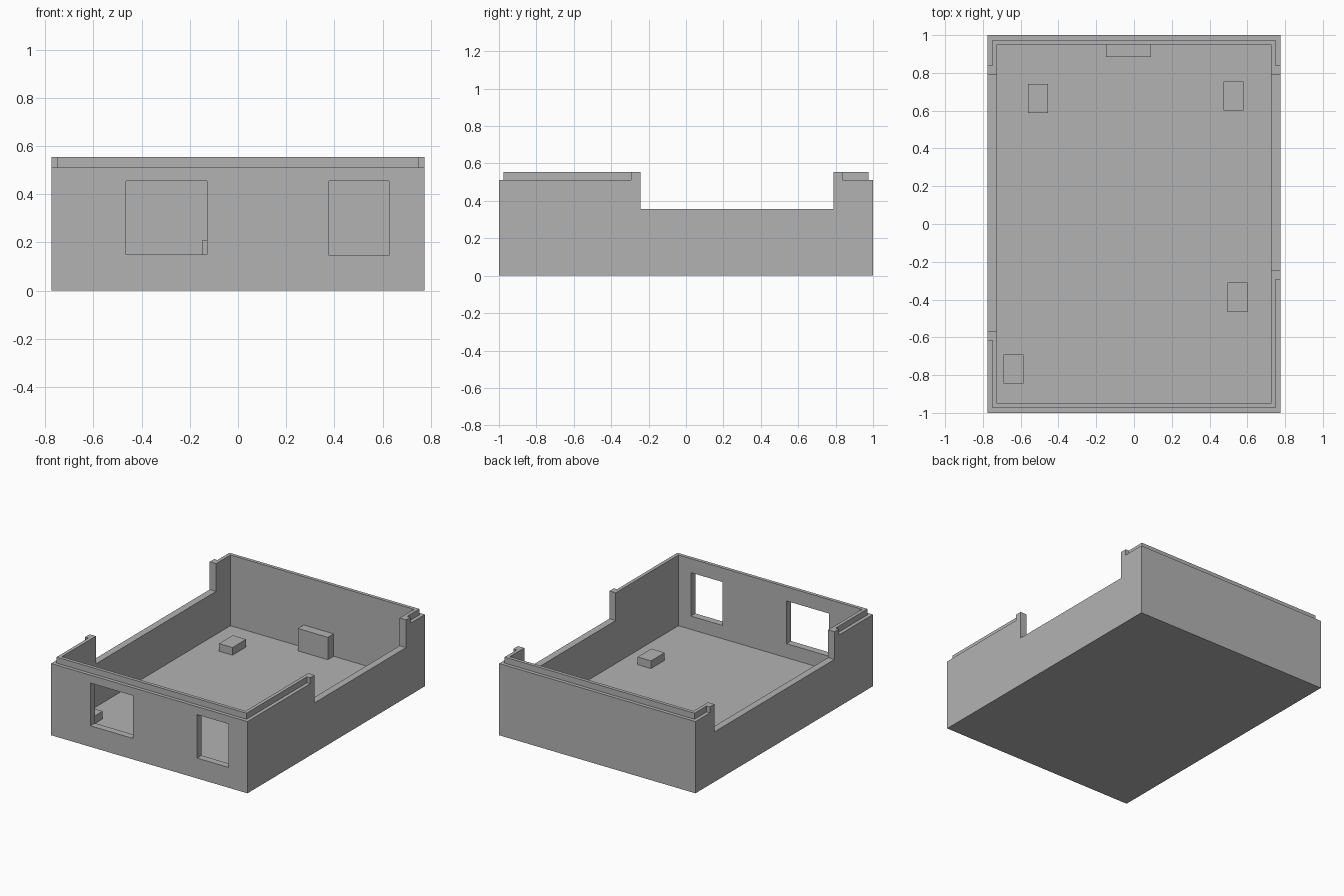
import bpy
import bmesh
from mathutils import Matrix, Vector

cube = bpy.data.objects.get("Cube")
if cube:
    bpy.data.objects.remove(cube, do_unlink=True)

# Overall sizes
HX, HY = 0.775, 1.0      # half width and half depth
WALL, FLOOR = 0.05, 0.05
LIP = 0.0255             # width of the step around the rim
RIM, TOP = 0.512, 0.555  # step height and full height
SILL = 0.357             # height of the low side walls
OUT = 0.1                # overshoot of the cutters

grey = bpy.data.materials.new("plain_grey")
grey.use_nodes = True
colour = (0.45, 0.45, 0.45, 1)
grey.diffuse_color = colour
grey.node_tree.nodes["Principled BSDF"].inputs["Base Color"].default_value = colour


def box(name, x, y, z):
    """Box between the given (low, high) ranges."""
    low, high = (Vector(c) for c in zip(x, y, z))
    bm = bmesh.new()
    bmesh.ops.create_cube(bm, size=1, matrix=Matrix.Translation((low + high) / 2)
                          @ Matrix.Diagonal((high - low).to_4d()))
    mesh = bpy.data.meshes.new(name)
    bm.to_mesh(mesh)
    bm.free()
    mesh.materials.append(grey)
    obj = bpy.data.objects.new(name, mesh)
    bpy.context.collection.objects.link(obj)
    return obj


def cut(target, x, y, z):
    """Subtract a box from the target and discard the cutter."""
    cutter = box("cutter", x, y, z)
    cutter.hide_render = True
    mod = target.modifiers.new("cut", "BOOLEAN")
    mod.operation = "DIFFERENCE"
    mod.solver = "EXACT"
    mod.object = cutter
    bpy.context.view_layer.objects.active = target
    bpy.ops.object.modifier_apply(modifier=mod.name)
    bpy.data.objects.remove(cutter, do_unlink=True)


# Open tray
tray = box("case_tray", (-HX, HX), (-HY, HY), (0, TOP))
ix, iy = HX - WALL, HY - WALL
cut(tray, (-ix, ix), (-iy, iy), (FLOOR, TOP + OUT))

# Stepped lip along the front and back
above = (RIM, TOP + OUT)
for s in (-1, 1):
    cut(tray, (-HX - OUT, HX + OUT), sorted((s * (HY - LIP), s * (HY + OUT))), above)

# Side walls: low opening, then the step stopping short of each end post
POST = 0.05
BACK = 0.788
for s, front in ((1, -0.243), (-1, -0.567)):
    cut(tray, sorted((s * (ix - 0.02), s * (HX + OUT))), (front, BACK), (SILL, TOP + OUT))
    strip = sorted((s * (HX - LIP), s * (HX + OUT)))
    cut(tray, strip, (-HY - OUT, front - POST), above)
    cut(tray, strip, (BACK + POST, HY + OUT), above)

# Front windows
for x, z in (((-0.465, -0.128), (0.15, 0.455)), ((0.377, 0.627), (0.145, 0.455))):
    cut(tray, x, (-HY - OUT, -iy + 0.02), z)

# Floor pads
pads = {"back_right": (-0.508, 0.665), "back_left": (0.527, 0.678),
        "front_left": (0.547, -0.388), "front_right": (-0.637, -0.768)}
for name, (x, y) in pads.items():
    box(name + "_pad", (x - 0.053, x + 0.053), (y - 0.077, y + 0.077), (FLOOR, 0.105))

# Block against the back wall
box("back_block", (-0.147, 0.09), (0.885, iy), (FLOOR, 0.21))
